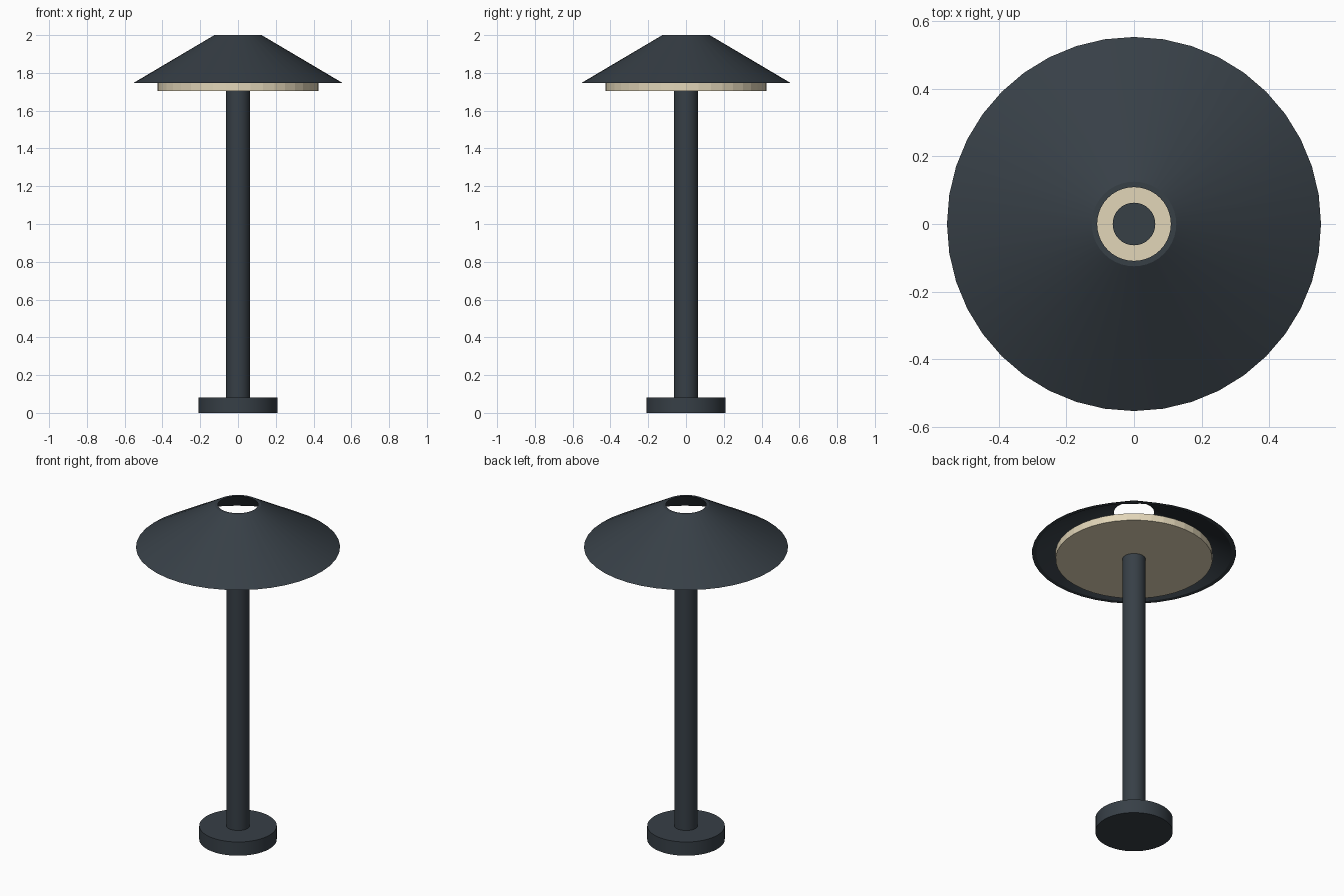
import bpy, bmesh, math

if "Cube" in bpy.data.objects:
    bpy.data.objects.remove(bpy.data.objects["Cube"])


def material(name, color):
    m = bpy.data.materials.new(name)
    m.diffuse_color = (*color, 1)
    m.use_nodes = True
    m.node_tree.nodes["Principled BSDF"].inputs["Base Color"].default_value = m.diffuse_color
    return m


def lathe(name, profile, sides, mat, smooth=True):
    """Revolve a closed (radius, z) profile; radius 0 points become poles."""
    bm = bmesh.new()
    verts = [bm.verts.new((r, 0, z)) for r, z in profile]
    n = len(verts)
    pairs = [(i, (i + 1) % n) for i in range(n)]
    edges = [bm.edges.new((verts[a], verts[b])) for a, b in pairs
             if profile[a][0] > 0 or profile[b][0] > 0]
    bmesh.ops.spin(bm, geom=verts + edges, cent=(0, 0, 0), axis=(0, 0, 1),
                   angle=math.tau, steps=sides, use_merge=False)
    bmesh.ops.remove_doubles(bm, verts=bm.verts, dist=1e-5)
    bmesh.ops.recalc_face_normals(bm, faces=bm.faces)
    me = bpy.data.meshes.new(name)
    bm.to_mesh(me)
    bm.free()
    me.materials.append(mat)
    ob = bpy.data.objects.new(name, me)
    bpy.context.collection.objects.link(ob)
    if smooth:
        bpy.ops.object.select_all(action='DESELECT')
        ob.select_set(True)
        bpy.context.view_layer.objects.active = ob
        bpy.ops.object.shade_smooth_by_angle(angle=math.radians(30))
    return ob


def disc(name, r, z0, z1, sides, mat, smooth=True):
    return lathe(name, [(0, z0), (r, z0), (r, z1), (0, z1)], sides, mat, smooth)


dark = material("dark_metal", (0.038, 0.050, 0.062))
cream = material("cream_diffuser", (0.76, 0.67, 0.48))

# Foot and post
disc("base", 0.21, 0.0, 0.082, 40, dark)
disc("post", 0.063, 0.08, 1.76, 32, dark)

# Light diffuser plate under the shade
disc("diffuser", 0.425, 1.705, 1.747, 40, cream, smooth=False)

# Hollow conical shade, open at the top
lathe("shade", [(0.553, 1.747), (0.125, 2.0), (0.109, 2.0), (0.53, 1.747)], 40, dark)
